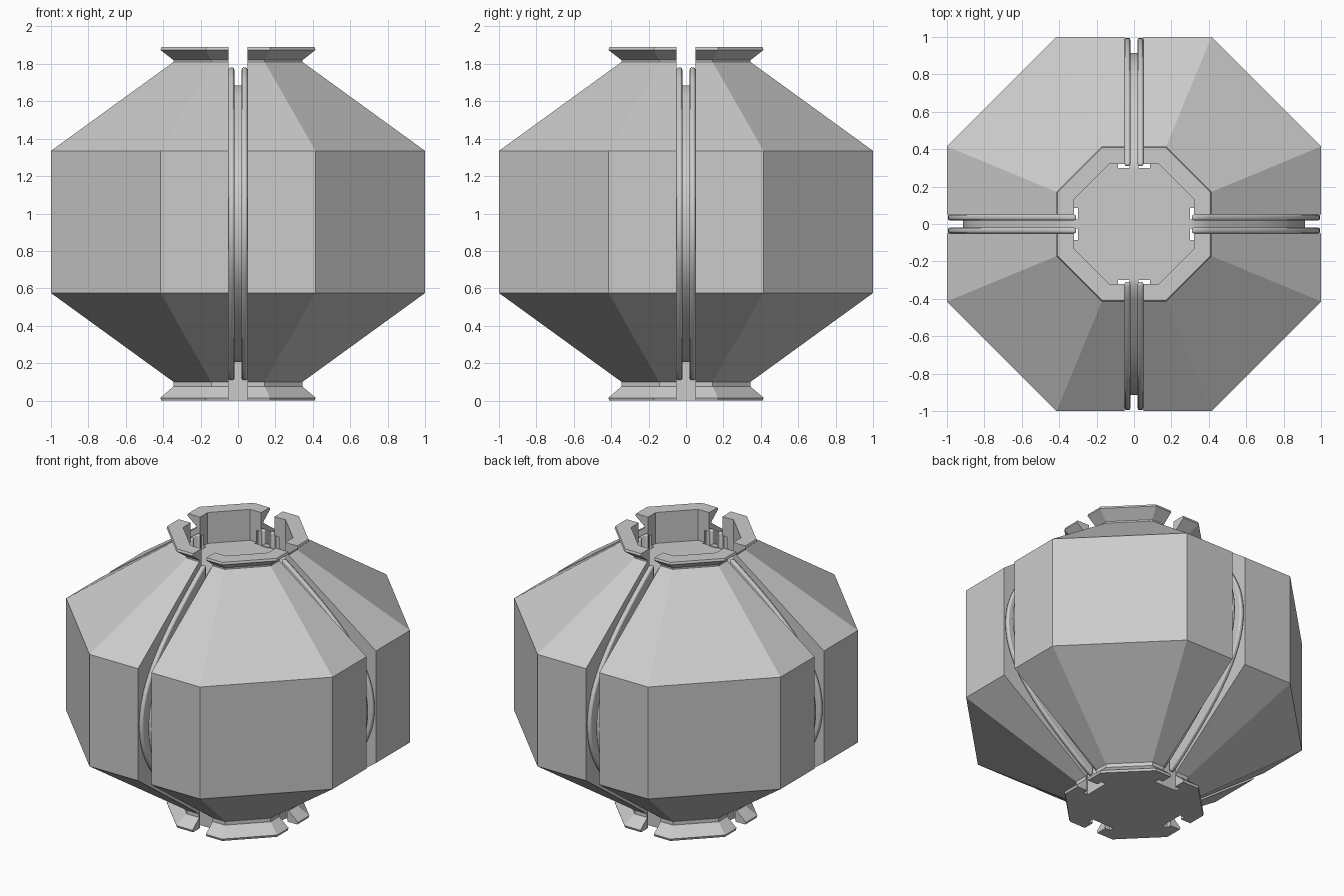
import bpy, bmesh, math
from mathutils import Vector, Matrix, geometry

cube = bpy.data.objects.get("Cube")
if cube:
    bpy.data.objects.remove(cube, do_unlink=True)

grey = bpy.data.materials.new("plain_grey")
grey.use_nodes = True
COLOUR = (0.6, 0.6, 0.6, 1)
grey.diffuse_color = COLOUR
grey.node_tree.nodes["Principled BSDF"].inputs["Base Color"].default_value = COLOUR


def make_object(name, bm):
    bmesh.ops.recalc_face_normals(bm, faces=bm.faces)
    mesh = bpy.data.meshes.new(name)
    bm.to_mesh(mesh)
    bm.free()
    mesh.materials.append(grey)
    obj = bpy.data.objects.new(name, mesh)
    bpy.context.collection.objects.link(obj)
    return obj


def loft_octagon(name, profile):
    """Stack of octagons, each given as (distance to flat side, height)."""
    bm = bmesh.new()
    rings = []
    for apothem, z in profile:
        r = apothem / math.cos(math.pi / 8)
        angles = [math.pi / 8 + i * math.pi / 4 for i in range(8)]
        rings.append([bm.verts.new((r * math.cos(a), r * math.sin(a), z)) for a in angles])
    for low, high in zip(rings, rings[1:]):
        for i in range(8):
            j = (i + 1) % 8
            bm.faces.new((low[i], low[j], high[j], high[i]))
    bm.faces.new(rings[0])
    bm.faces.new(rings[-1])
    return make_object(name, bm)


def extrude_side(name, outline, y0, y1, angle):
    """Outline in (radius, height), extruded sideways and turned about z."""
    bm = bmesh.new()
    face = bm.faces.new([bm.verts.new((r, y0, z)) for r, z in outline])
    grown = bmesh.ops.extrude_face_region(bm, geom=[face])["geom"]
    verts = [v for v in grown if isinstance(v, bmesh.types.BMVert)]
    bmesh.ops.translate(bm, verts=verts, vec=(0, y1 - y0, 0))
    bmesh.ops.rotate(bm, verts=bm.verts, matrix=Matrix.Rotation(angle, 3, "Z"))
    return make_object(name, bm)


def cut(target, outline, half, angle):
    cutter = extrude_side("cutter", outline, -half, half, angle)
    cutter.hide_render = True
    mod = target.modifiers.new("cut", "BOOLEAN")
    mod.operation, mod.solver, mod.object = "DIFFERENCE", "EXACT", cutter
    bpy.context.view_layer.objects.active = target
    bpy.ops.object.modifier_apply(modifier=mod.name)
    bpy.data.objects.remove(cutter, do_unlink=True)


def box(r0, r1, z0, z1):
    return [(r0, z0), (r1, z0), (r1, z1), (r0, z1)]


HEIGHT = 1.89
MID = HEIGHT / 2


def rail_outline(start, belly, inner):
    """Smooth bulging curve from the neck to the waist, mirrored below."""
    p0, p3 = Vector(start), Vector((belly, MID))
    p1 = p0 + Vector((0.43, -0.31))
    p2 = Vector((belly, 1.24))
    upper = [(p.x, p.y) for p in geometry.interpolate_bezier(p0, p1, p2, p3, 17)]
    lower = [(r, HEIGHT - z) for r, z in reversed(upper[:-1])]
    return [(inner, start[1])] + upper + lower + [(inner, HEIGHT - start[1])]


# Faceted body with flared foot, flared rim and sunken top
body = loft_octagon("body", [
    (0.41, 0), (0.415, 0.015), (0.345, 0.075), (0.345, 0.1), (1, 0.575),
    (1, 1.335), (0.345, 1.81), (0.345, 1.82), (0.415, 1.875), (0.41, HEIGHT),
    (0.32, HEIGHT), (0.32, 1.68)])

# Four slots, each with a wider pocket at its inner end
for side in range(4):
    turn = side * math.pi / 2
    cut(body, box(0.305, 1.2, -0.1, 2), 0.05, turn)
    cut(body, box(0.3, 0.335, -0.1, 1.76), 0.085, turn)

# Curved twin rails and sunken groove inside each slot
for side, label in enumerate(("left", "back", "right", "front")):
    turn = side * math.pi / 2
    parts = [extrude_side(label + "_groove",
                          rail_outline((0.33, 1.685), 0.915, 0.29), -0.025, 0.025, turn)]
    for sign, hand in ((-1, "a"), (1, "b")):
        y0, y1 = sorted((sign * 0.02, sign * 0.05))
        rail = extrude_side(label + "_rail_" + hand,
                            rail_outline((0.33, 1.78), 0.995, 0.31), y0, y1, turn)
        bevel = rail.modifiers.new("soft_edges", "BEVEL")
        bevel.width, bevel.segments = 0.009, 2
        bevel.limit_method, bevel.angle_limit = "ANGLE", math.radians(50)
        parts.append(rail)
    bpy.ops.object.select_all(action="DESELECT")
    for part in parts:
        part.select_set(True)
    bpy.context.view_layer.objects.active = parts[0]
    bpy.ops.object.shade_smooth_by_angle(angle=math.radians(50))
